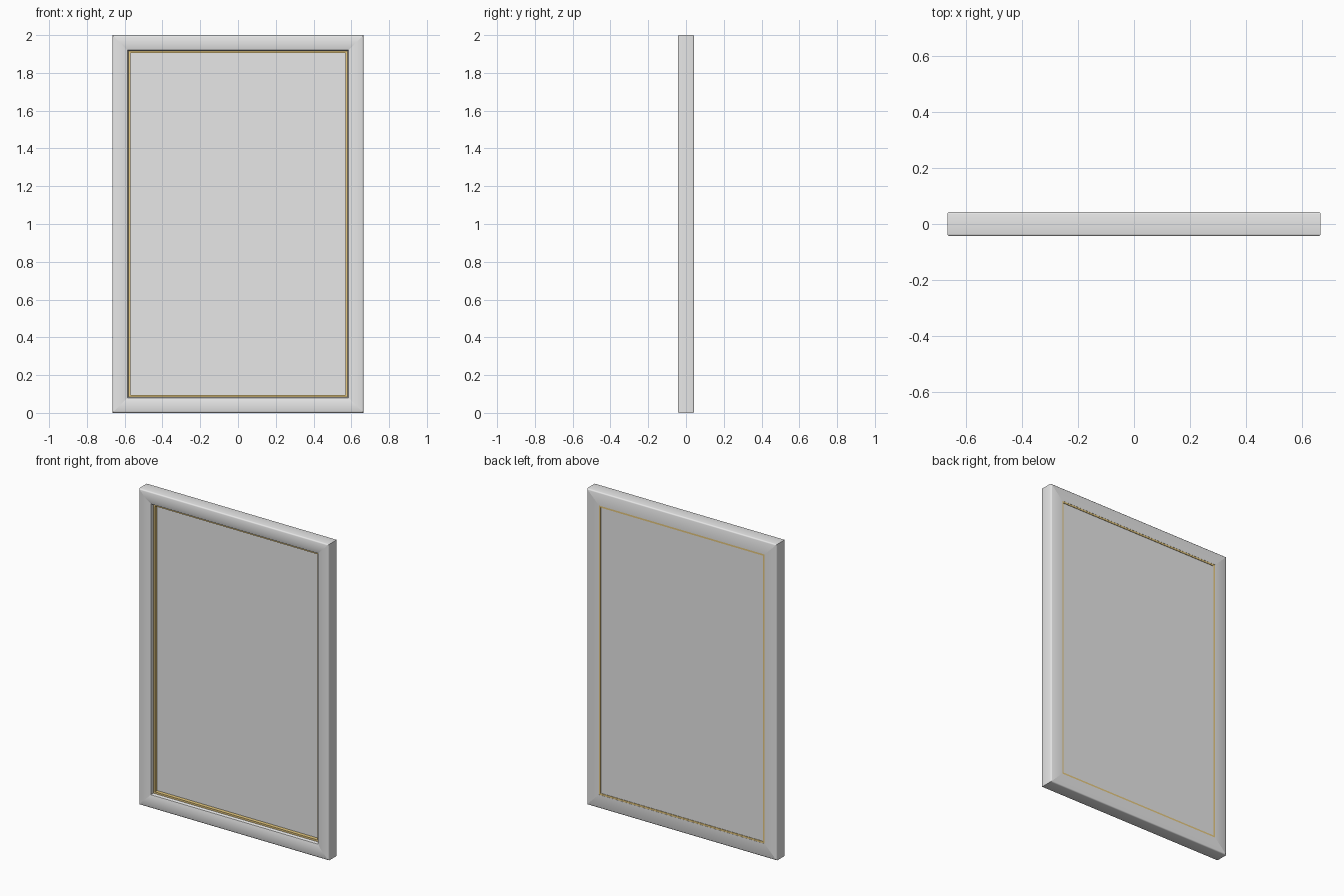
import bpy
import bmesh
import math

cube = bpy.data.objects.get("Cube")
if cube:
    bpy.data.objects.remove(cube, do_unlink=True)

HALF_W, HEIGHT, HALF_D = 0.665, 2.0, 0.043


def material(name, rgb):
    mat = bpy.data.materials.new(name)
    mat.use_nodes = True
    mat.diffuse_color = (*rgb, 1)
    mat.node_tree.nodes["Principled BSDF"].inputs["Base Color"].default_value = (*rgb, 1)
    return mat


def finish(name, bm, mat):
    bmesh.ops.recalc_face_normals(bm, faces=bm.faces)
    mesh = bpy.data.meshes.new(name)
    bm.to_mesh(mesh)
    bm.free()
    mesh.materials.append(mat)
    obj = bpy.data.objects.new(name, mesh)
    bpy.context.collection.objects.link(obj)
    bpy.ops.object.select_all(action="DESELECT")
    obj.select_set(True)
    bpy.context.view_layer.objects.active = obj
    bpy.ops.object.shade_smooth_by_angle(angle=math.radians(35))


def mitred_bars(name, profile, mat):
    """Four separate bars with mitred, capped ends from a closed (inset, depth) profile."""
    corners = {"bottom": ((-1, 0), (1, 0)), "left": ((1, 0), (1, 1)),
               "top": ((1, 1), (-1, 1)), "right": ((-1, 1), (-1, 0))}
    for side, ends in corners.items():
        bm = bmesh.new()
        a, b = [[bm.verts.new((sx * (HALF_W - d), y, HEIGHT - d if top else d))
                 for d, y in profile] for sx, top in ends]
        for j in range(len(profile)):
            bm.faces.new((a[j - 1], a[j], b[j], b[j - 1]))
        bm.faces.new(a)
        bm.faces.new(b)
        finish(f"{side}_{name}", bm, mat)


def arc(cx, cy, r, start):
    """Quarter round in three steps."""
    return [(cx + r * math.cos(math.radians(start + 30 * i)),
             cy + r * math.sin(math.radians(start + 30 * i))) for i in range(4)]


grey = material("light grey", (0.8, 0.8, 0.8))
gold = material("gold", (0.8, 0.59, 0.22))

# Outer moulding: rounded outer edges, front face sloping in to a small lip
r = 0.008
lip = -0.018
moulding = arc(r, HALF_D - r, r, 90) + arc(r, r - HALF_D, r, 180)
moulding += [(0.05, -HALF_D), (0.08, -0.035), (0.085, lip), (0.085, HALF_D)]
mitred_bars("frame", moulding, grey)

# Gold bead lining the opening
mitred_bars("bead", [(0.084, lip), (0.096, lip),
                     (0.096, HALF_D - 0.001), (0.084, HALF_D - 0.001)], gold)

# Panel held inside the bead
front, back, inset = 0.005, 0.039, 0.09
bm = bmesh.new()
bmesh.ops.create_cube(bm, size=1)
for v in bm.verts:
    v.co.x *= 2 * (HALF_W - inset)
    v.co.y = front if v.co.y < 0 else back
    v.co.z = HEIGHT / 2 + v.co.z * (HEIGHT - 2 * inset)
finish("panel", bm, grey)
